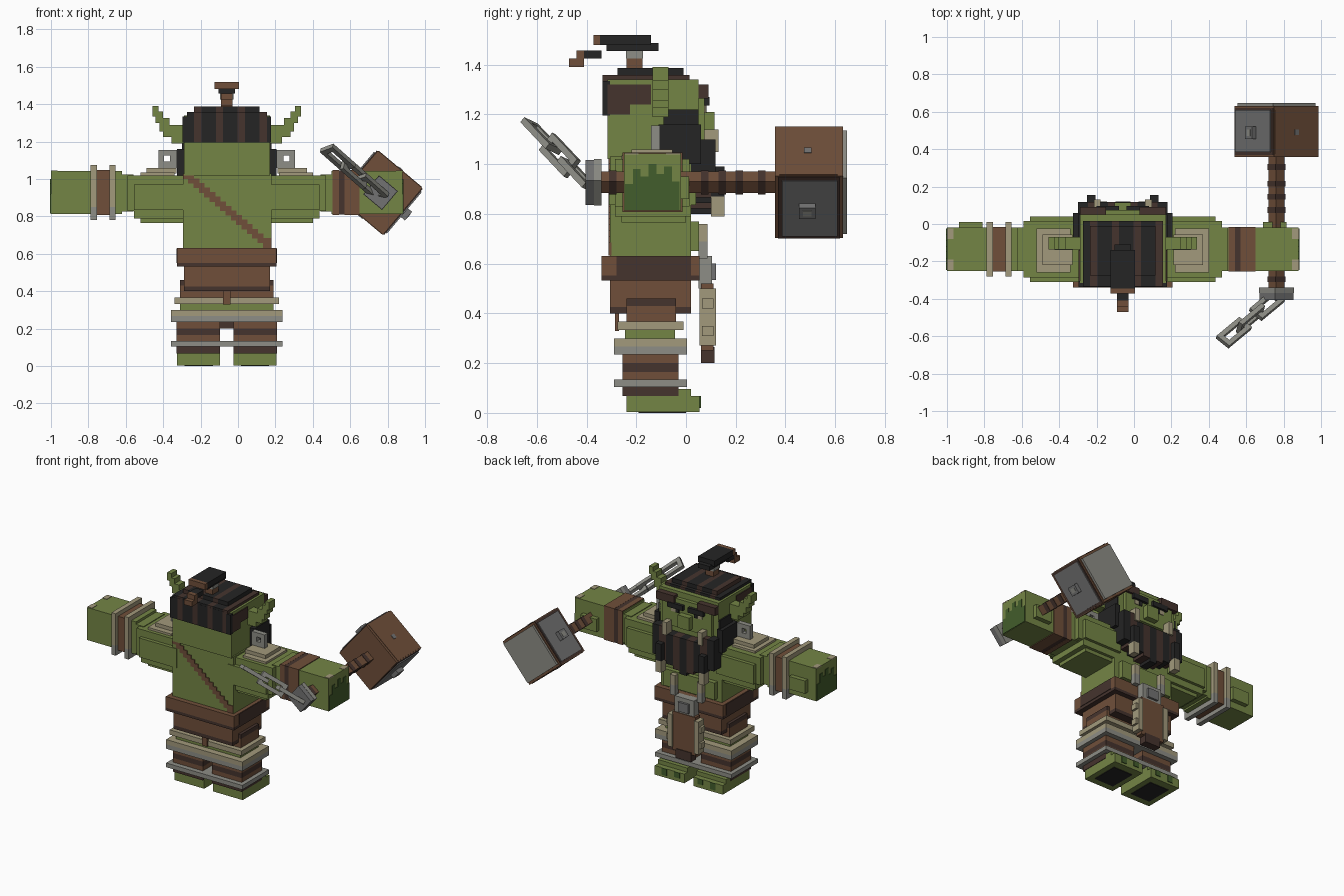
import bpy, bmesh, math
from mathutils import Matrix, Vector

COLOURS = {
    "green": (0.175, 0.235, 0.06), "dark_green": (0.055, 0.11, 0.025),
    "black": (0.018, 0.018, 0.018), "brown": (0.16, 0.078, 0.042),
    "dark_brown": (0.06, 0.034, 0.027), "tan": (0.36, 0.32, 0.2),
    "light_grey": (0.27, 0.27, 0.24), "steel": (0.17, 0.17, 0.17),
}
MATS = {}
for n, c in COLOURS.items():
    MATS[n] = bpy.data.materials.new(n)
    MATS[n].diffuse_color = (*c, 1)

C = -0.06  # symmetry axis of the body


def part(name, boxes, mirror=False, M=None):
    """boxes: (colour, x0, x1, y0, y1, z0, z1); x is relative to the body axis unless M is given"""
    bm = bmesh.new()
    used = []
    todo = list(boxes)
    if mirror:
        todo += [(b[0], -b[2], -b[1], *b[3:]) for b in boxes]
    for col, x0, x1, y0, y1, z0, z1 in todo:
        if col not in used:
            used.append(col)
        T = Matrix.Translation(((x0 + x1) / 2, (y0 + y1) / 2, (z0 + z1) / 2))
        S = Matrix.Diagonal((x1 - x0, y1 - y0, z1 - z0, 1))
        r = bmesh.ops.create_cube(bm, size=1, matrix=T @ S)
        for f in {f for v in r["verts"] for f in v.link_faces}:
            f.material_index = used.index(col)
    bm.transform(M if M else Matrix.Translation((C, 0, 0)))
    me = bpy.data.meshes.new(name)
    bm.to_mesh(me)
    bm.free()
    for u in used:
        me.materials.append(MATS[u])
    ob = bpy.data.objects.new(name, me)
    bpy.context.collection.objects.link(ob)
    return ob


# Feet and wrapped legs
part("feet", [("green", 0.035, 0.265, -0.24, 0.055, 0.004, 0.068),
              ("green", 0.035, 0.265, -0.24, 0.02, 0.068, 0.097),
              ("dark_green", 0.07, 0.11, 0.05, 0.06, 0.03, 0.068),
              ("dark_green", 0.17, 0.21, 0.05, 0.06, 0.02, 0.068),
              ("black", 0.075, 0.225, -0.19, 0.0, 0, 0.006)], True)
part("legs", [(c, 0.035, 0.268, -0.255, -0.03, a, b) for c, a, b in
              [("dark_brown", 0.068, 0.105), ("brown", 0.105, 0.165),
               ("dark_brown", 0.165, 0.2), ("brown", 0.2, 0.25)]], True)
part("leg_rings", [("light_grey", -0.297, 0.297, -0.29, 0.005, 0.105, 0.135),
                   ("light_grey", -0.297, 0.297, -0.29, 0.005, 0.235, 0.267),
                   ("tan", -0.297, 0.297, -0.29, 0.005, 0.267, 0.3),
                   ("tan", -0.28, 0.28, -0.275, -0.01, 0.333, 0.367)])
part("hips", [("green", -0.25, 0.25, -0.245, -0.045, 0.3, 0.333),
              ("brown", -0.25, 0.25, -0.24, -0.04, 0.367, 0.43),
              ("dark_brown", -0.25, 0.25, -0.24, -0.04, 0.43, 0.46),
              ("brown", -0.02, 0.02, -0.285, -0.27, 0.33, 0.41)])

# Kilt, belt, buckle and loincloth
part("kilt", [("dark_brown", -0.23, 0.23, -0.305, 0.02, 0.4, 0.425),
              ("brown", -0.23, 0.23, -0.305, 0.02, 0.425, 0.535)])
part("belt", [("dark_brown", -0.265, 0.265, -0.34, 0.055, 0.532, 0.552),
              ("brown", -0.265, 0.265, -0.34, 0.055, 0.552, 0.63)])
part("belt_sides", [("dark_brown", 0.263, 0.269, -0.28, 0.02, 0.552, 0.628)], True)
part("buckle", [("light_grey", -0.075, 0.075, 0.05, 0.105, 0.5, 0.63),
                ("steel", -0.04, 0.04, 0.1, 0.12, 0.535, 0.6)])
part("loincloth", [("brown", -0.09, 0.09, 0.06, 0.11, 0.25, 0.52),
                   ("dark_brown", -0.06, 0.06, 0.06, 0.115, 0.2, 0.265)])
part("loincloth_edges", [("tan", 0.085, 0.12, 0.055, 0.12, 0.27, 0.5),
                         ("tan", 0.115, 0.135, 0.065, 0.11, 0.31, 0.35),
                         ("tan", 0.115, 0.135, 0.065, 0.11, 0.42, 0.46)], True)

# Torso with a stepped strap across the back
part("torso", [("green", -0.235, 0.24, -0.305, 0.02, 0.63, 1.03),
               ("green", -0.2, 0.2, 0.0, 0.052, 0.65, 0.77)])
N = 16
part("strap", [("brown", -0.235 + 0.0285 * i, -0.175 + 0.0285 * i if i < 14 else 0.24,
                -0.311, -0.3, 1.0 - 0.0245 * i, 1.028 - 0.0245 * i) for i in range(N)])

# Shoulders and arms
part("shoulders", [("green", 0.2, 0.53, -0.285, 0.015, 0.83, 1.02),
                   ("green", 0.2, 0.495, -0.31, 0.04, 0.835, 0.97),
                   ("green", 0.2, 0.495, -0.285, 0.02, 0.79, 0.835),
                   ("green", 0.2, 0.46, -0.26, 0.0, 0.765, 0.79)], True)
part("arms", [("green", 0.5, 0.58, -0.25, -0.02, 0.825, 1.025),
              ("green", 0.56, 0.94, -0.25, -0.02, 0.813, 1.042),
              ("tan", 0.905, 0.941, -0.245, -0.19, 1.038, 1.045),
              ("tan", 0.905, 0.941, -0.08, -0.025, 1.038, 1.045)], True)
part("thumbs", [("green", 0.75, 0.875, -0.03, 0.012, 0.86, 0.95)], True)
drips = [0.92, 0.98, 0.95, 1.0, 0.96, 0.99, 0.93]
part("hand_shading", [("dark_green", 0.935, 0.944, -0.245 + 0.0314 * i, -0.2136 + 0.0314 * i,
                       0.815, h) for i, h in enumerate(drips)], True)
part("shoulder_pads", [("tan", 0.27, 0.43, -0.22, -0.055, 1.03, 1.06),
                       ("tan", 0.28, 0.46, -0.26, -0.025, 1.0, 1.035)], True)
part("left_bracelets", [(c, x, x + 0.033, -0.282, 0.01, a, b) for x in (-0.728, -0.628)
                        for c, a, b in (("light_grey", 0.78, 0.85), ("tan", 0.85, 1.075))])
part("left_wristband", [("brown", -0.7, -0.62, -0.255, -0.015, 0.808, 1.047)])
part("right_wristband", [("brown", 0.565, 0.6, -0.255, -0.015, 0.808, 1.047),
                         ("dark_brown", 0.6, 0.63, -0.254, -0.016, 0.809, 1.046),
                         ("brown", 0.63, 0.71, -0.255, -0.015, 0.808, 1.047)])

# Head and face
part("head", [("green", -0.23, 0.23, -0.315, 0.05, 1.02, 1.34),
              ("green", -0.19, 0.19, 0.04, 0.075, 1.1, 1.3),
              ("green", -0.045, 0.045, 0.07, 0.115, 1.12, 1.21)])
part("brows", [("dark_brown", 0.09, 0.23, 0.045, 0.09, 1.265, 1.32),
               ("black", 0.02, 0.14, 0.06, 0.095, 1.235, 1.27)], True)
part("eyes", [("tan", 0.06, 0.12, 0.07, 0.08, 1.205, 1.235),
              ("black", 0.06, 0.085, 0.075, 0.083, 1.205, 1.235)], True)
part("tusks", [("tan", 0.12, 0.155, 0.07, 0.13, 1.05, 1.14)], True)
part("ears", [("green", 0.22, 0.295, -0.135, -0.07, 1.19, 1.235),
              ("green", 0.22, 0.34, -0.135, -0.07, 1.225, 1.29),
              ("green", 0.305, 0.36, -0.135, -0.07, 1.255, 1.325),
              ("green", 0.34, 0.38, -0.135, -0.07, 1.3, 1.36),
              ("green", 0.365, 0.397, -0.135, -0.07, 1.335, 1.39)], True)
part("earrings", [("light_grey", 0.265, 0.303, -0.14, -0.105, 1.06, 1.155),
                  ("light_grey", 0.335, 0.365, -0.14, -0.105, 1.06, 1.155),
                  ("light_grey", 0.303, 0.335, -0.14, -0.105, 1.06, 1.093),
                  ("light_grey", 0.303, 0.335, -0.14, -0.105, 1.125, 1.155)], True)

# Beard with braids and bead ends
part("sideburns", [("black", 0.225, 0.265, -0.11, 0.06, 1.0, 1.16),
                   ("black", 0.225, 0.24, -0.09, 0.05, 1.16, 1.22)], True)
part("beard", [("black" if i % 2 == 0 else "dark_brown", -0.24 + 0.0533 * i, -0.1867 + 0.0533 * i,
                0.02, 0.118, 0.8 + 0.022 * abs(i - 4), 1.055 if 1 < i < 7 else 1.1) for i in range(9)])
part("braids", [("black", 0.145, 0.19, 0.1, 0.155, 0.87, 0.99),
                ("tan", 0.145, 0.19, 0.1, 0.155, 0.79, 0.87)], True)
part("chest_beads", [("tan", 0.085, 0.125, 0.05, 0.087, 0.69, 0.76),
                     ("light_grey", 0.085, 0.125, 0.05, 0.087, 0.62, 0.69)], True)

# Striped hair and topknot
hair = []
for i in range(11):
    c = "dark_brown" if i % 3 == 1 else "black"
    x0 = -0.214 + 0.0389 * i
    hair += [(c, x0, x0 + 0.0389, -0.336, -0.3, 1.195, 1.345),
             (c, x0, x0 + 0.0389, -0.335, 0.015, 1.33, 1.358)]
    if 0 < i < 10:
        hair.append((c, x0, x0 + 0.0389, -0.275, -0.01, 1.358, 1.387))
part("hair", hair)
part("hair_sides", [("dark_brown", 0.225, 0.236, -0.315, -0.225, 1.2, 1.32),
                    ("dark_brown", 0.225, 0.236, -0.225, -0.14, 1.24, 1.32),
                    ("black", 0.2, 0.236, -0.336, -0.305, 1.195, 1.335)], True)
part("topknot", [("brown", -0.03, 0.03, -0.24, -0.175, 1.385, 1.425),
                 ("light_grey", -0.035, 0.035, -0.242, -0.173, 1.425, 1.458),
                 ("black", -0.045, 0.045, -0.32, -0.11, 1.456, 1.488),
                 ("black", -0.065, 0.065, -0.345, -0.14, 1.48, 1.52),
                 ("brown", -0.065, 0.065, -0.372, -0.345, 1.48, 1.52),
                 ("black", -0.03, 0.03, -0.41, -0.34, 1.425, 1.458),
                 ("brown", -0.03, 0.03, -0.44, -0.41, 1.4, 1.458),
                 ("brown", -0.03, 0.03, -0.47, -0.41, 1.39, 1.425)])

# War hammer, turned about its handle
H = Matrix.Translation((0.762, 0, 0.927)) @ Matrix.Rotation(math.radians(40), 4, 'Y')
part("hammer_handle", [("brown", -0.031, 0.031, -0.35, 0.37, -0.031, 0.031)] +
     [("dark_brown", -0.034, 0.034, y, y + 0.03, -0.034, 0.034)
      for y in (-0.31, 0.06, 0.13, 0.2, 0.29)], M=H)
part("hammer_head", [("brown", -0.155, 0.155, 0.358, 0.632, -0.163, 0.163),
                     ("dark_brown", -0.16, 0.16, 0.37, 0.62, -0.16, 0.16),
                     ("brown", -0.15, 0.15, 0.375, 0.61, -0.166, 0.166),
                     ("steel", -0.167, 0.167, 0.385, 0.61, -0.145, 0.145),
                     ("light_grey", -0.148, 0.148, 0.6, 0.647, -0.148, 0.148)], M=H)
part("hammer_studs", [("steel", -0.195, 0.195, 0.455, 0.52, -0.03, 0.03),
                      ("light_grey", -0.197, 0.197, 0.47, 0.505, -0.015, 0.015),
                      ("steel", -0.015, 0.015, 0.475, 0.505, -0.17, 0.17)], M=H)
part("pommel", [("light_grey", -0.066, 0.066, -0.37, -0.34, -0.066, 0.066),
                ("steel", -0.064, 0.064, -0.405, -0.37, -0.064, 0.064)], M=H)

# Chain of three rectangular links
start, end = Vector((0.77, -0.385, 0.905)), Vector((0.475, -0.63, 1.165))
R = (end - start).to_track_quat('X', 'Z').to_matrix().to_4x4()
L, W, T = 0.095, 0.045, 0.013
for i, t in enumerate((0.2, 0.5, 0.8)):
    M = Matrix.Translation(start.lerp(end, t)) @ R @ Matrix.Rotation(math.radians(20 + 90 * i), 4, 'X')
    part(f"chain_link_{i + 1}", [("light_grey", -L, L, -W, -W + 0.026, -T, T),
                                 ("light_grey", -L, L, W - 0.026, W, -T, T),
                                 ("light_grey", -L, -L + 0.03, -W + 0.026, W - 0.026, -T, T),
                                 ("light_grey", L - 0.03, L, -W + 0.026, W - 0.026, -T, T)], M=M)
